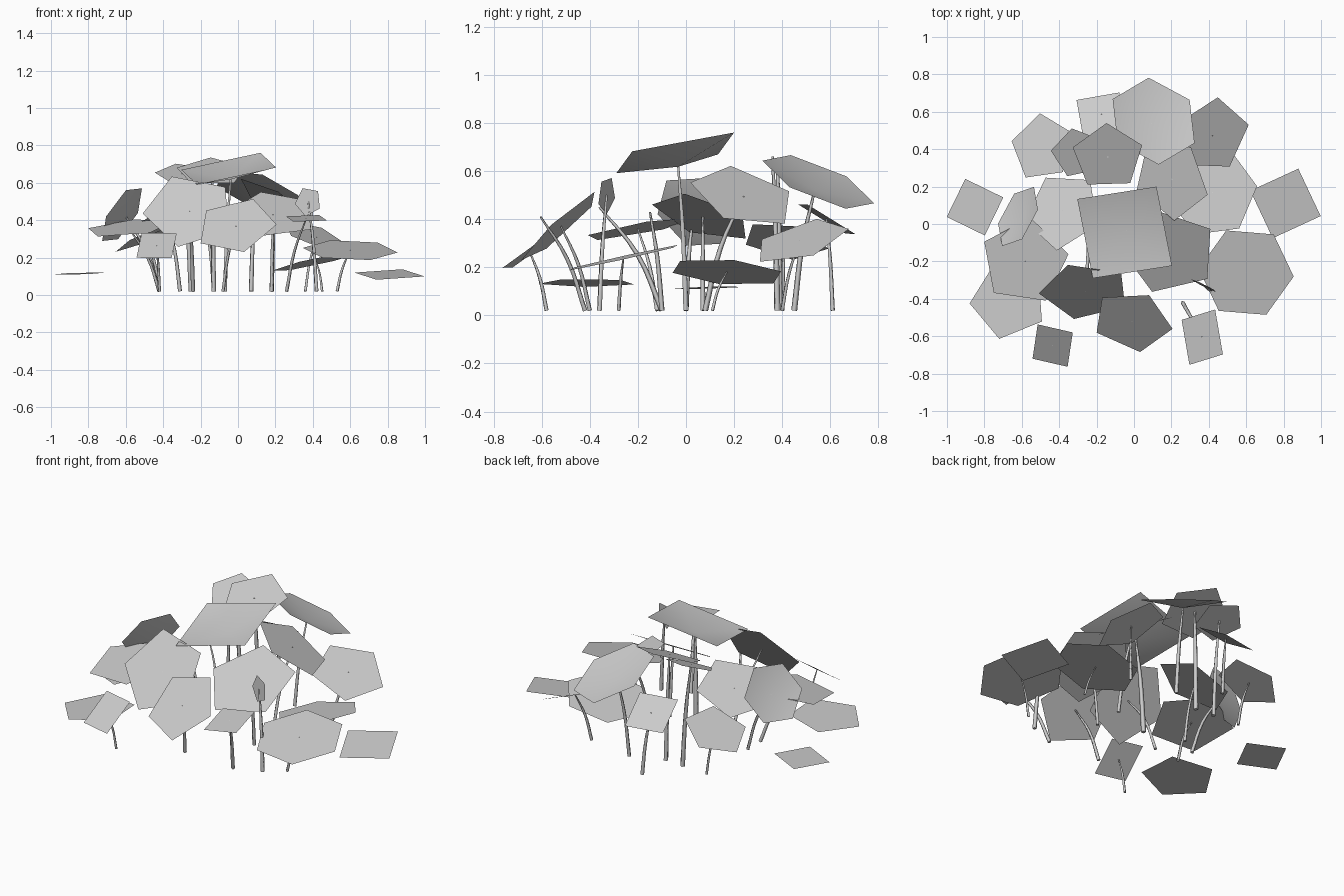
import bpy, bmesh
from math import cos, sin, radians
from mathutils import Vector

if "Cube" in bpy.data.objects:
    bpy.data.objects.remove(bpy.data.objects["Cube"], do_unlink=True)

grey = bpy.data.materials.new("pale grey")
grey.use_nodes = True
SHADE = (0.6, 0.6, 0.6, 1)
grey.diffuse_color = SHADE
grey.node_tree.nodes["Principled BSDF"].inputs["Base Color"].default_value = SHADE


def stem(name, foot, top, radius):
    """Slim square-section stalk that rises steeply, then leans to its leaf."""
    curve = bpy.data.curves.new(name, "CURVE")
    curve.dimensions = "3D"
    curve.bevel_depth = radius
    curve.bevel_resolution = 0
    curve.resolution_u = 4
    curve.use_fill_caps = True
    spline = curve.splines.new("BEZIER")
    spline.bezier_points.add(2)
    middle = foot.lerp(top, 0.55)
    middle.x = foot.x + (top.x - foot.x) * 0.4
    middle.y = foot.y + (top.y - foot.y) * 0.4
    for point, place, size in zip(spline.bezier_points, (foot, middle, top), (1.2, 1, 0.5)):
        point.co = place
        point.radius = size
        point.handle_left_type = point.handle_right_type = "AUTO"
    curve.materials.append(grey)
    obj = bpy.data.objects.new(name, curve)
    bpy.context.collection.objects.link(obj)
    bpy.ops.object.select_all(action="DESELECT")
    obj.select_set(True)
    bpy.context.view_layer.objects.active = obj
    bpy.ops.object.convert(target="MESH")


def leaf(name, sides, centre, radius, turn, slope=(0, 0), cup=0.0, stretch=1.0, foot=None):
    """Many-sided blade, tilted by its rise along x and y, with a stem if a foot is given."""
    centre = Vector(centre)
    normal = Vector((-slope[0], -slope[1], 1)).normalized()
    tilt = Vector((0, 0, 1)).rotation_difference(normal)
    bm = bmesh.new()
    rim = []
    for i in range(sides):
        a = radians(turn) + radians(360) * i / sides
        corner = Vector((radius * cos(a), radius * stretch * sin(a), 0))
        rim.append(bm.verts.new(centre + tilt @ corner))
    face = bm.faces.new(rim)
    hub = centre - normal * cup
    if cup:
        poked = bmesh.ops.poke(bm, faces=[face])
        poked["verts"][0].co = hub
    mesh = bpy.data.meshes.new(name)
    bm.to_mesh(mesh)
    bm.free()
    mesh.materials.append(grey)
    obj = bpy.data.objects.new(name, mesh)
    bpy.context.collection.objects.link(obj)
    for polygon in mesh.polygons:
        polygon.use_smooth = True
    if foot:
        base = Vector((foot[0], foot[1], 0.02))
        stem(name.replace("leaf", "stem"), base, hub, 0.004 + 0.012 * centre.z)


# Crown leaves
leaf("crown_leaf", 4, (-.05, -.045, .676), .31, 55, (.18, .22), cup=.06, foot=(-.07, 0))
leaf("back_crown_leaf", 6, (.105, .55, .555), .25, 33, (-.33, -.42), cup=.04, foot=(.07, .45))
leaf("back_right_inner_leaf", 5, (-.14, .36, .66), .195, 92, (0, .42), foot=(-.13, .38))
leaf("back_right_outer_leaf", 5, (-.3, .38, .65), .145, 175, (0, .4), foot=(-.25, .39))

# Middle ring of leaves
leaf("back_left_inner_leaf", 5, (.2, .24, .495), .23, -90, (-.6, -.3), foot=(.18, .08))
leaf("back_left_outer_leaf", 5, (.42, .475, .31), .21, 85, (-.4, .3), foot=(.36, .4))
leaf("left_inner_leaf", 5, (.19, -.15, .43), .26, 105, (0, .55), foot=(.18, -.1))
leaf("front_leaf", 5, (-.01, -.52, .37), .22, -82, (.2, .9), foot=(-.08, -.4))
leaf("front_right_leaf", 5, (-.26, -.36, .45), .25, 184, (0, 1.3), foot=(-.24, -.1))
leaf("right_inner_leaf", 5, (-.38, .07, .41), .22, 120, (.4, -.3), foot=(-.31, .07))
leaf("right_middle_leaf", 5, (-.585, -.2, .36), .24, 82, (.1, .18), foot=(-.42, -.12))
leaf("right_upright_leaf", 6, (-.62, .04, .43), .18, 0, (1.6, -.8), cup=.03, foot=(-.42, 0))
leaf("back_right_leaf", 5, (-.49, .41, .31), .185, -120, (.45, -.15), foot=(-.42, .4))
leaf("back_small_leaf", 4, (-.175, .585, .4), .165, 55, (.1, -.6), foot=(-.13, .61))
leaf("front_left_small_leaf", 4, (.365, -.605, .41), .13, 58, (0, .12), stretch=1.35,
     foot=(.26, -.42))
leaf("front_right_small_leaf", 4, (-.435, -.65, .265), .135, 34, (.15, .7), stretch=1.2,
     foot=(-.42, -.58))
leaf("upright_bud_leaf", 5, (.375, -.33, .5), .08, 90, (6, 12), foot=(.42, -.36))

# Low outer leaves
leaf("left_wide_leaf", 6, (.6, -.26, .24), .255, -5, (-.03, .22), foot=(.53, -.28))
leaf("left_low_leaf", 6, (.42, .17, .18), .245, 67, (.22, -.08), foot=(.45, .11))
leaf("left_ground_leaf", 4, (.81, .11, .11), .2, 70, (0, .15))
leaf("right_ground_leaf", 4, (-.85, .09, .115), .16, 19, (.03, .03))
leaf("right_low_leaf", 5, (-.67, -.41, .135), .21, -104, (.08, 0))
